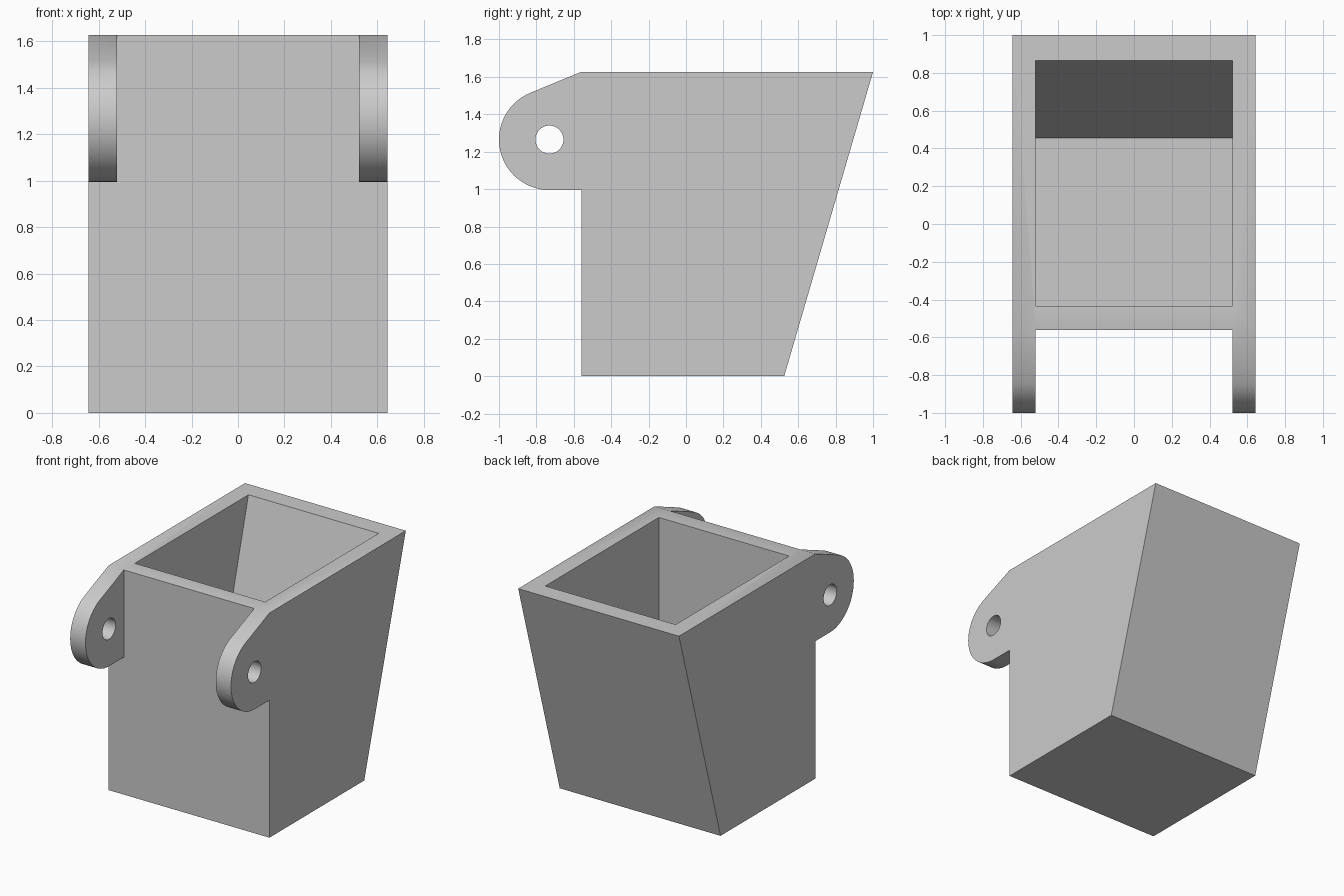
import bpy
import bmesh
from math import acos, atan2, cos, hypot, pi, sin

cube = bpy.data.objects.get("Cube")
if cube:
    bpy.data.objects.remove(cube, do_unlink=True)

# Main dimensions
HALF_W, INNER_W = 0.644, 0.522
HEIGHT, FRONT, BACK_TOP, BACK_LOW = 1.627, -0.56, 1.0, 0.525
EAR_Y, EAR_Z, EAR_R, HOLE_R = -0.73, 1.265, 0.27, 0.075

grey = bpy.data.materials.new("plain grey")
grey.use_nodes = True
colour = (0.6, 0.6, 0.6, 1)
grey.diffuse_color = colour
grey.node_tree.nodes["Principled BSDF"].inputs["Base Color"].default_value = colour


def arc(radius, start, end, steps):
    """Points (y, z) around the ear centre."""
    angles = [start + (end - start) * i / steps for i in range(steps + 1)]
    return [(EAR_Y + radius * cos(a), EAR_Z + radius * sin(a)) for a in angles]


def prism(name, profile, half_width):
    """Extrude a (y, z) outline across x, centred on the middle."""
    bm = bmesh.new()
    face = bm.faces.new([bm.verts.new((-half_width, y, z)) for y, z in profile])
    new = bmesh.ops.extrude_face_region(bm, geom=[face])["geom"]
    verts = [g for g in new if isinstance(g, bmesh.types.BMVert)]
    bmesh.ops.translate(bm, verts=verts, vec=(2 * half_width, 0, 0))
    bmesh.ops.recalc_face_normals(bm, faces=bm.faces)
    mesh = bpy.data.meshes.new(name)
    bm.to_mesh(mesh)
    bm.free()
    mesh.materials.append(grey)
    obj = bpy.data.objects.new(name, mesh)
    bpy.context.collection.objects.link(obj)
    return obj


# Bucket silhouette with the rounded ear tangent to the rim line
dy, dz = FRONT - EAR_Y, HEIGHT - EAR_Z
tangent = atan2(dz, dy) + acos(EAR_R / hypot(dy, dz))
outline = [(FRONT, 0), (BACK_LOW, 0), (BACK_TOP, HEIGHT), (FRONT, HEIGHT)]
outline += arc(EAR_R, tangent, 1.5 * pi, 28)
outline.append((FRONT, EAR_Z - EAR_R))
bucket = prism("bucket", outline, HALF_W)

# Cutters: space between the ears, tapered cavity, pivot hole
ear_gap = prism("ear_gap_cutter",
                [(-1.2, 0.9), (FRONT, 0.9), (FRONT, 1.8), (-1.2, 1.8)], INNER_W)
floor_z, lip = 0.125, 0.1
slope = (0.865 - 0.455) / (HEIGHT - floor_z)
cavity = prism("cavity_cutter",
               [(-0.435, floor_z), (0.455, floor_z),
                (0.865 + slope * lip, HEIGHT + lip), (-0.435, HEIGHT + lip)], INNER_W)
pivot_hole = prism("pivot_hole_cutter", arc(HOLE_R, 0, 2 * pi, 32)[:-1], 0.8)

bpy.context.view_layer.objects.active = bucket
for cutter in (ear_gap, cavity, pivot_hole):
    cutter.hide_render = True
    cut = bucket.modifiers.new(cutter.name, "BOOLEAN")
    cut.operation, cut.solver, cut.object = "DIFFERENCE", "EXACT", cutter
    bpy.ops.object.modifier_apply(modifier=cut.name)
    bpy.data.objects.remove(cutter, do_unlink=True)

# Smooth the ear curves, keep the corners sharp
bpy.ops.object.select_all(action="DESELECT")
bucket.select_set(True)
bpy.ops.object.shade_smooth_by_angle(angle=pi / 6)
